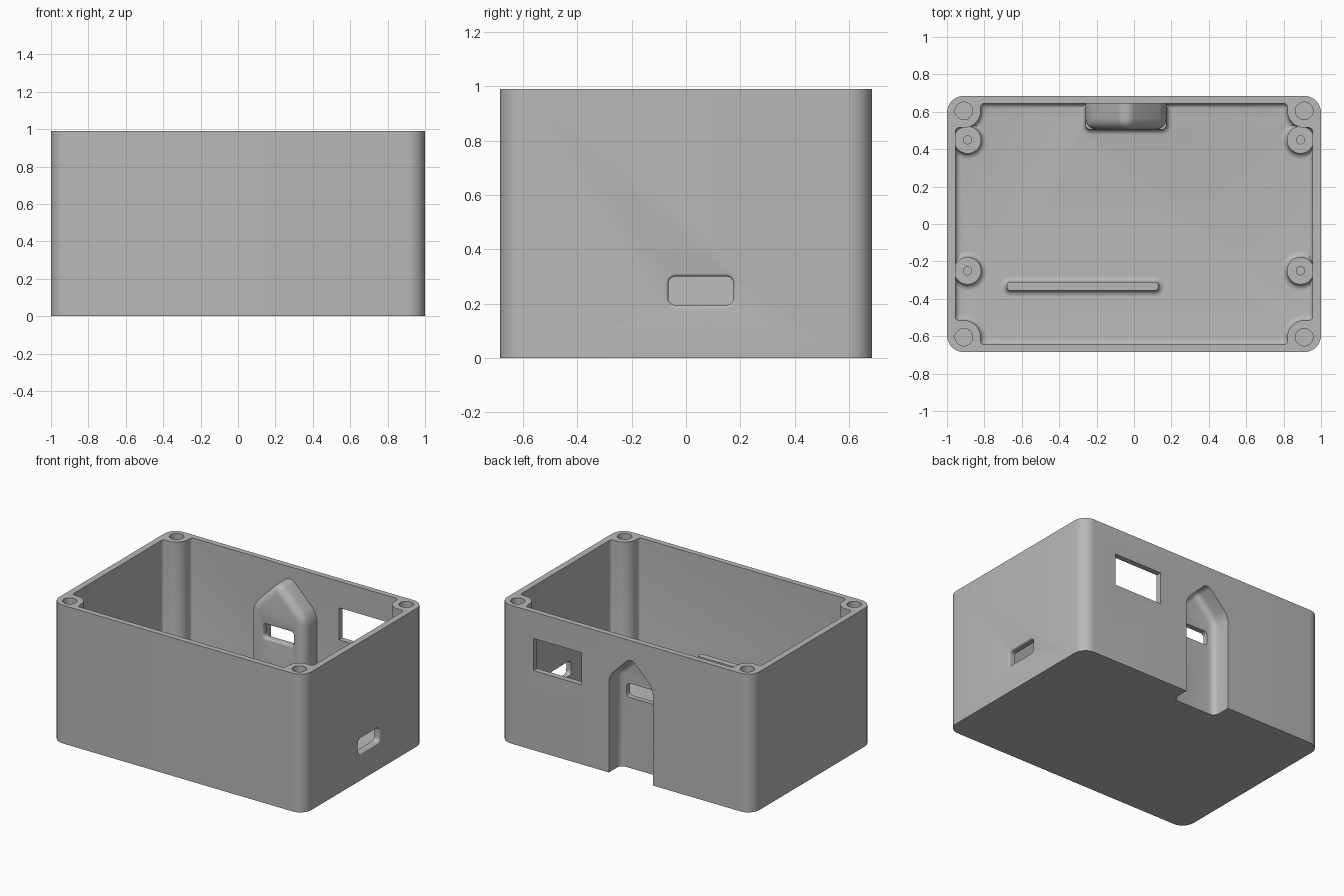
import bpy, bmesh
from math import sin, cos, pi
from mathutils import Matrix, Vector

cube = bpy.data.objects.get("Cube")
if cube:
    bpy.data.objects.remove(cube, do_unlink=True)

grey = bpy.data.materials.new("plain grey")
grey.use_nodes = True
grey.diffuse_color = (0.48, 0.48, 0.48, 1)
grey.node_tree.nodes["Principled BSDF"].inputs["Base Color"].default_value = grey.diffuse_color

FLOOR = 0.045
ARC = 8


def arc(cx, cy, r, a0, a1, n=ARC):
    return [(cx + r * cos(a0 + (a1 - a0) * i / n), cy + r * sin(a0 + (a1 - a0) * i / n))
            for i in range(n + 1)]


def rounded(hw, hh, r):
    """Rounded rectangle outline, grown by d."""
    def outline(d=0):
        pts = []
        for k, (sx, sy) in enumerate([(1, 1), (-1, 1), (-1, -1), (1, -1)]):
            pts += arc(sx * (hw - r), sy * (hh - r), r + d, k * pi / 2, (k + 1) * pi / 2)
        return pts
    return outline


def cavity_outline(d=0):
    """Inside of the box with a screw post left standing in each corner, shrunk by d."""
    f, r, w, h = 0.02, 0.09 + d, 0.955 - d, 0.645 - d
    px, py = 0.91, 0.605
    quarter = (arc(w - f, py - r - f, f, 0, pi / 2, 4)
               + arc(px, py, r, 1.5 * pi, pi)
               + arc(px - r - f, h - f, f, 0, pi / 2, 4))
    pts = []
    for sx, sy in [(1, 1), (-1, 1), (-1, -1), (1, -1)]:
        side = [(sx * x, sy * y) for x, y in quarter]
        pts += side if sx * sy > 0 else side[::-1]
    return pts


def finish(name, bm, matrix=Matrix()):
    bmesh.ops.remove_doubles(bm, verts=bm.verts, dist=1e-5)
    bmesh.ops.recalc_face_normals(bm, faces=bm.faces)
    bm.transform(matrix)
    mesh = bpy.data.meshes.new(name)
    bm.to_mesh(mesh)
    bm.free()
    mesh.materials.append(grey)
    obj = bpy.data.objects.new(name, mesh)
    bpy.context.collection.objects.link(obj)
    return obj


def loft(name, levels, matrix=Matrix()):
    """Skin a stack of (outline points, height) and cap both ends."""
    bm = bmesh.new()
    loops = [[bm.verts.new((x, y, z)) for x, y in pts] for pts, z in levels]
    for a, b in zip(loops, loops[1:]):
        for i in range(len(a)):
            j = (i + 1) % len(a)
            bm.faces.new((a[i], a[j], b[j], b[i]))
    bm.faces.new(loops[0])
    bm.faces.new(loops[-1])
    return finish(name, bm, matrix)


def flared(name, outline, tip, base, r, end=None, matrix=Matrix()):
    """Straight column whose outline curves through a fillet at its base."""
    s = 1 if tip > base else -1
    levels = [(outline(0), tip)]
    for i in range(6):
        t = i * pi / 10
        levels.append((outline(r * (1 - cos(t))), base + s * r * (1 - sin(t))))
    if end is not None:
        levels.append((outline(r), end))
    return loft(name, levels, matrix)


def gabled(name, x0, x1, y0, y1, z0, shoulder, r):
    """Upright block with a 45 degree gable, rounded on all but its back and bottom."""
    bm = bmesh.new()
    profile = [(x0, z0), (x1, z0), (x1, shoulder),
               ((x0 + x1) / 2, shoulder + (x1 - x0) / 2), (x0, shoulder)]
    front = bm.faces.new([bm.verts.new((x, y0, z)) for x, z in profile])
    new = bmesh.ops.extrude_face_region(bm, geom=[front])["geom"]
    bmesh.ops.translate(bm, vec=(0, y1 - y0, 0),
                        verts=[v for v in new if isinstance(v, bmesh.types.BMVert)])
    edges = [e for e in bm.edges
             if not all(v.co.y > y1 - 1e-4 for v in e.verts)
             and not all(v.co.z < z0 + 1e-4 for v in e.verts)]
    bmesh.ops.recalc_face_normals(bm, faces=bm.faces)
    bmesh.ops.bevel(bm, geom=edges, offset=r, segments=6, profile=0.5, affect='EDGES')
    return finish(name, bm)


def combine(obj, tool, operation='DIFFERENCE'):
    mod = obj.modifiers.new("cut", 'BOOLEAN')
    mod.operation, mod.solver, mod.object = operation, 'EXACT', tool
    bpy.context.view_layer.objects.active = obj
    bpy.ops.object.modifier_apply(modifier=mod.name)
    bpy.data.objects.remove(tool, do_unlink=True)


def at(x, y):
    return Matrix.Translation((x, y, 0))


def facing(right, up, out, origin):
    m = Matrix((right, up, out)).transposed().to_4x4()
    m.translation = Vector(origin)
    return m


X, Y, Z = Vector((1, 0, 0)), Vector((0, 1, 0)), Vector((0, 0, 1))

# Hollow shell with corner posts and a filleted floor
shell_outline = rounded(1, 0.685, 0.09)
box = loft("box", [(shell_outline(), 0), (shell_outline(), 0.99)])
combine(box, flared("cavity", cavity_outline, 1.2, FLOOR, 0.03))

# Gabled cable recess in the back wall
combine(box, gabled("recess_cover", -0.26, 0.175, 0.505, 0.66, 0.02, 0.71, 0.06), 'UNION')
combine(box, flared("recess_foot", rounded(0.2175, 0.0725, 0.03), 0.1, FLOOR, 0.03, 0.02,
                    at(-0.0425, 0.5775)), 'UNION')
combine(box, gabled("recess", -0.217, 0.132, 0.55, 0.8, -0.2, 0.692, 0.045))

# Slot through the recess, port in the side wall, window in the back wall
combine(box, flared("slot", rounded(0.12, 0.05, 0.025), -0.1, 0, 0.012, 0.05,
                    facing(X, Z, -Y, (-0.035, 0.505, 0.555))))
combine(box, flared("port", rounded(0.12, 0.053, 0.028), -0.1, 0, 0.012, 0.05,
                    facing(Y, Z, X, (1, 0.055, 0.247))))
window = rounded(0.19, 0.115, 0.001)
combine(box, loft("window", [(window(), -0.1), (window(), 0.1)],
                  facing(X, Z, -Y, (0.54, 0.685, 0.685))))

# Screw holes in the corner posts
hole = rounded(0.047, 0.047, 0.047)
for sx in (-1, 1):
    for sy in (-1, 1):
        combine(box, loft("screw_hole", [(hole(), 0.65), (hole(), 1.1)],
                          at(sx * 0.91, sy * 0.605)))
parts = [box]

# Board standoffs with pilot holes
pilot = rounded(0.022, 0.022, 0.022)
for side, sx in (("left", 1), ("right", -1)):
    for end, y in (("front", -0.25), ("back", 0.45)):
        place = at(sx * 0.89, y)
        post = flared(f"standoff_{end}_{side}", rounded(0.073, 0.073, 0.073),
                      0.175, FLOOR, 0.03, 0.02, place)
        combine(post, loft("pilot", [(pilot(), 0.06), (pilot(), 0.3)], place))
        parts.append(post)

# Upright divider rib on the floor
parts.append(flared("divider_rib", rounded(0.405, 0.0225, 0.018), 0.455, FLOOR, 0.03, 0.02,
                    at(-0.275, -0.3325)))

bpy.ops.object.select_all(action='DESELECT')
for part in parts:
    part.select_set(True)
bpy.context.view_layer.objects.active = box
bpy.ops.object.shade_smooth_by_angle(angle=pi / 6)
